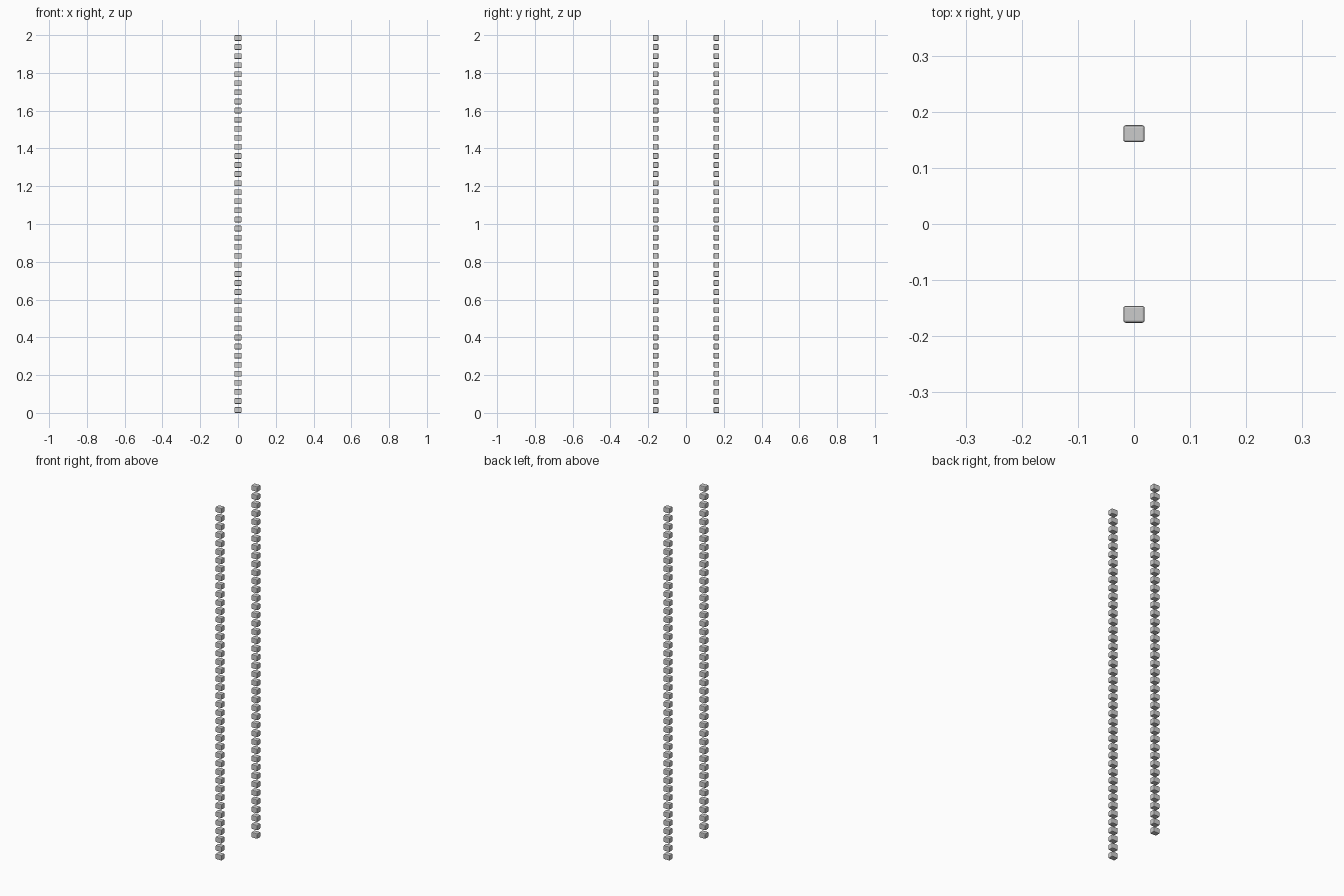
import bpy

if "Cube" in bpy.data.objects:
    bpy.data.objects.remove(bpy.data.objects["Cube"])

COUNT = 42
W, D, H = 0.038, 0.030, 0.030      # block size
OFFSET = 0.161                     # column distance from centre
PITCH = (2.0 - H) / (COUNT - 1)


def block_column(name, y):
    # one chamfered block, repeated upwards
    bpy.ops.mesh.primitive_cube_add(size=1, location=(0, y, H / 2))
    ob = bpy.context.object
    ob.name = name
    ob.scale = (W, D, H)
    bpy.ops.object.transform_apply(location=False, rotation=False, scale=True)
    bev = ob.modifiers.new("edge_chamfer", 'BEVEL')
    bev.width = 0.004
    bev.segments = 2
    arr = ob.modifiers.new("stack", 'ARRAY')
    arr.count = COUNT
    arr.use_relative_offset = False
    arr.use_constant_offset = True
    arr.constant_offset_displace = (0, 0, PITCH)
    return ob


# Front and back columns of blocks
block_column("front_block_column", -OFFSET)
block_column("back_block_column", OFFSET)
